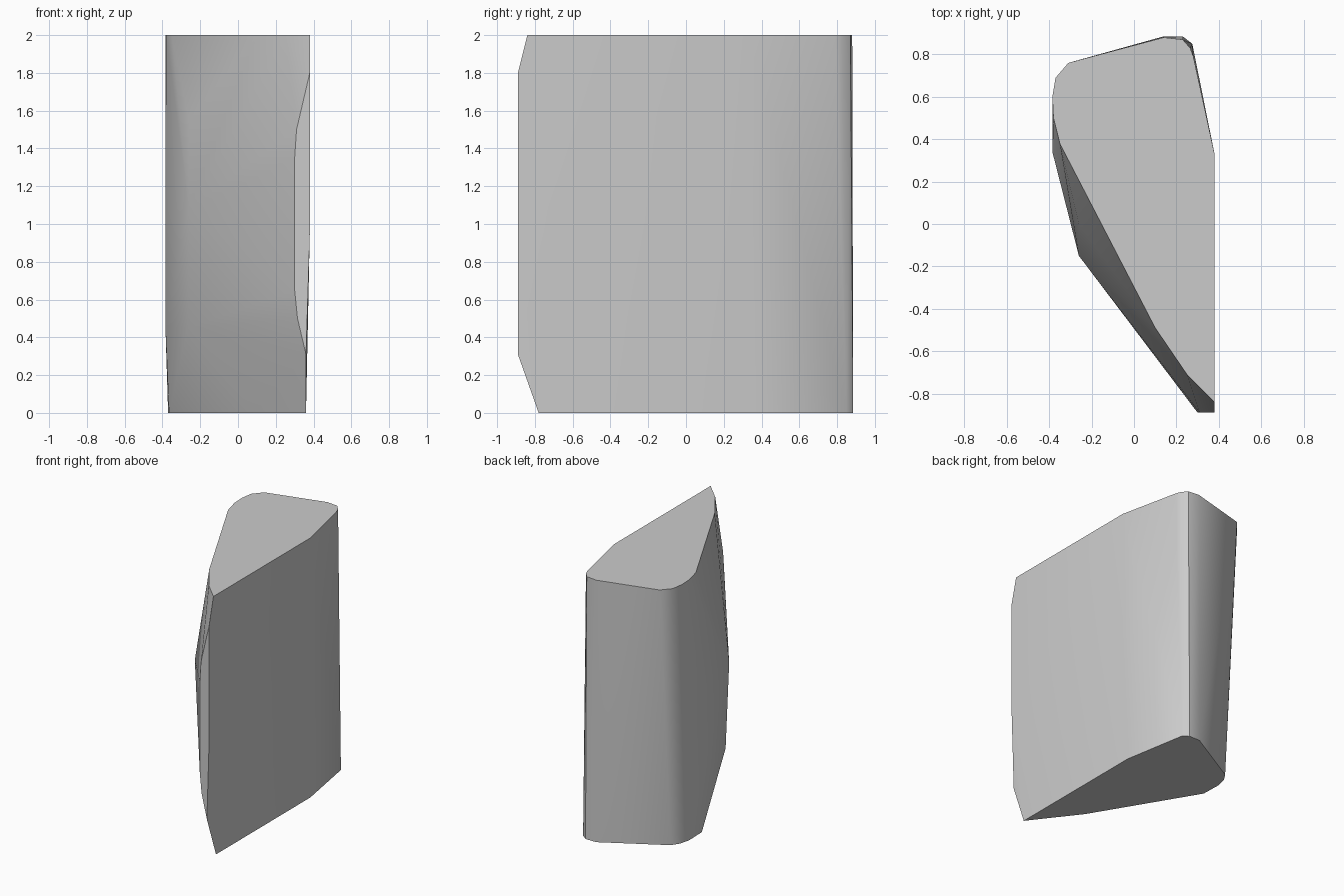
import bpy
import bmesh

default_cube = bpy.data.objects.get("Cube")
if default_cube:
    bpy.data.objects.remove(default_cube, do_unlink=True)


def make_material(name, colour):
    material = bpy.data.materials.new(name)
    material.use_nodes = True
    material.diffuse_color = colour
    material.node_tree.nodes["Principled BSDF"].inputs["Base Color"].default_value = colour
    return material


def add_ring(bm, height, outline):
    for x, y in outline:
        bm.verts.new((x, y, height))


def hull_object(name, rings, profile, profile_y, material):
    """Wrap horizontal outlines and a front bevel profile in one convex stone."""
    bm = bmesh.new()
    for height, outline in rings:
        add_ring(bm, height, outline)
    for x, z in profile:
        bm.verts.new((x, profile_y, z))
    hull = bmesh.ops.convex_hull(bm, input=bm.verts[:])
    leftovers = {v for v in hull["geom_interior"] + hull["geom_unused"]
                 if isinstance(v, bmesh.types.BMVert)}
    bmesh.ops.delete(bm, geom=list(leftovers), context="VERTS")
    bmesh.ops.dissolve_limit(bm, angle_limit=0.01, verts=bm.verts[:], edges=bm.edges[:])
    bmesh.ops.recalc_face_normals(bm, faces=bm.faces[:])
    mesh = bpy.data.meshes.new(name)
    bm.to_mesh(mesh)
    bm.free()
    mesh.materials.append(material)
    stone = bpy.data.objects.new(name, mesh)
    bpy.context.collection.objects.link(stone)
    return stone


# Outlines of the stone from the foot to the flat top
foot = [(.36, -.78), (.36, .36), (.275, .85), (.23, .885), (.14, .885),
        (-.31, .63), (-.35, .57), (-.37, .49), (-.365, .33), (.09, -.43)]
lower_ridge = [(-.265, -.1), (-.384, .35)]
middle = [(.38, .33), (-.26, -.15), (-.385, .34)]
upper_ridge = [(-.26, 0)]
top = [(.38, -.84), (.38, .33), (.28, .79), (.265, .83), (.23, .87), (.14, .88),
       (-.31, .76), (-.37, .69), (-.385, .6), (-.38, .5), (-.35, .38),
       (.1, -.49), (.25, -.71)]

# Narrow flat strip along the front edge
front_strip = [(.38, 1.8), (.31, 1.5), (.3, 1.35), (.3, .65),
               (.315, .5), (.36, .31), (.38, .95)]

stone_grey = make_material("stone grey", (.6, .6, .6, 1))
stone = hull_object(
    "standing_stone",
    [(0, foot), (.45, lower_ridge), (1.08, middle), (1.55, upper_ridge), (2, top)],
    front_strip, -.89, stone_grey)

# Soft shading on the worn sides, crisp rims at the ends
bpy.ops.object.select_all(action="DESELECT")
stone.select_set(True)
bpy.context.view_layer.objects.active = stone
bpy.ops.object.shade_smooth_by_angle()
